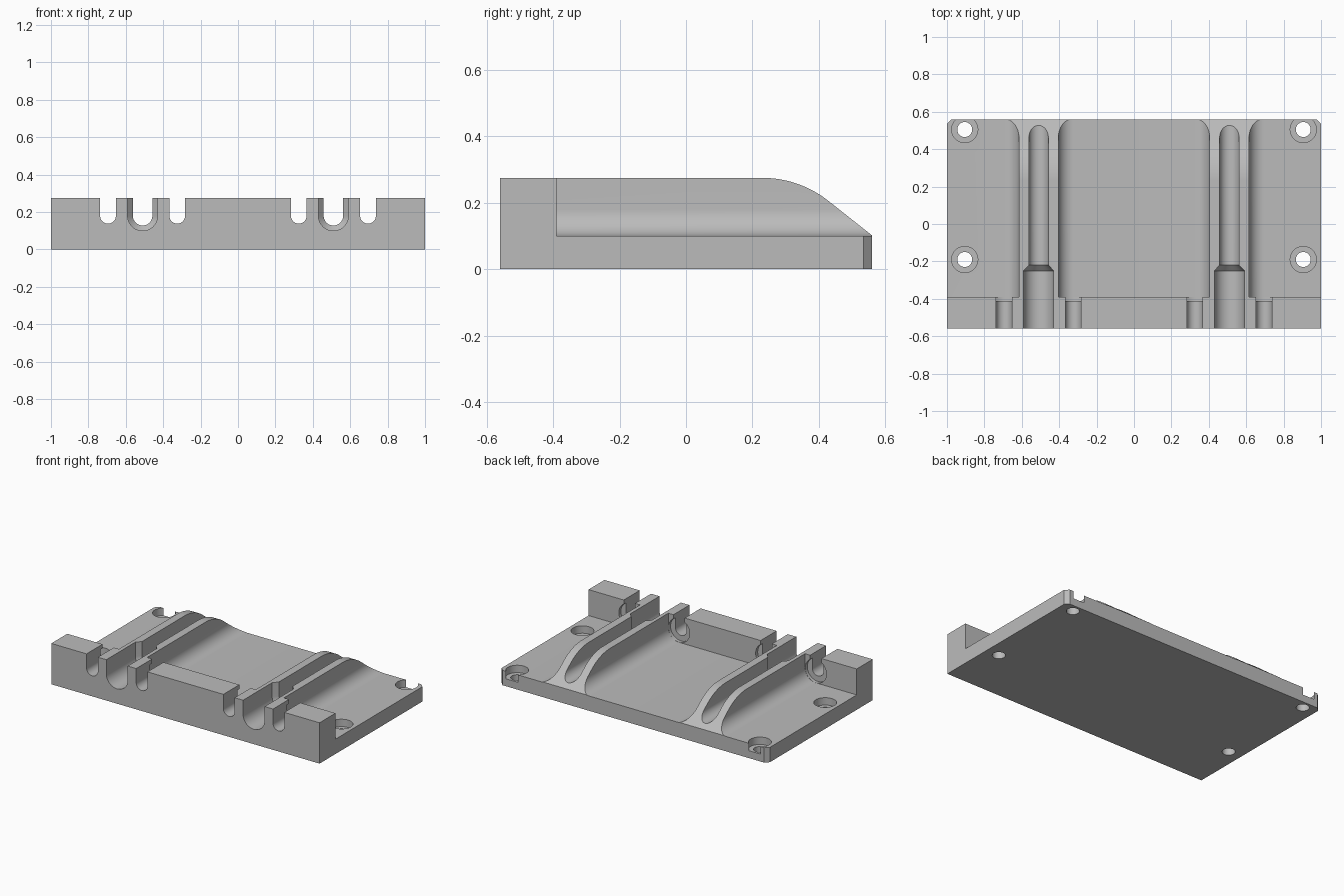
import bpy
import bmesh
from math import sin, cos, pi, radians

cube = bpy.data.objects.get("Cube")
if cube:
    bpy.data.objects.remove(cube, do_unlink=True)

HALF_Y, FLOOR, TOP, ABOVE = 0.56, 0.10, 0.275, 0.4
WALL_BACK, BORE_Z, FILLET = -0.39, 0.18, 0.08
RAIL_X, OUTER_X, INNER_X = 0.51, 0.695, 0.325

grey = bpy.data.materials.new("plain grey")
grey.use_nodes = True
grey.diffuse_color = (0.5, 0.5, 0.5, 1)
grey.node_tree.nodes["Principled BSDF"].inputs["Base Color"].default_value = grey.diffuse_color


def loft(name, rings):
    """Closed solid through matching rings of 3D points."""
    bm = bmesh.new()
    loops = [[bm.verts.new(p) for p in ring] for ring in rings]
    for a, b in zip(loops, loops[1:]):
        for i in range(len(a)):
            j = (i + 1) % len(a)
            bm.faces.new((a[i], a[j], b[j], b[i]))
    bm.faces.new(loops[0])
    bm.faces.new(loops[-1])
    bmesh.ops.recalc_face_normals(bm, faces=bm.faces)
    mesh = bpy.data.meshes.new(name)
    bm.to_mesh(mesh)
    bm.free()
    obj = bpy.data.objects.new(name, mesh)
    bpy.context.collection.objects.link(obj)
    return obj


def arc(cx, cy, r, start, end, n=16):
    angles = [radians(start + (end - start) * i / n) for i in range(n + 1)]
    return [(cx + r * cos(a), cy + r * sin(a)) for a in angles]


def along_y(name, section, y0, y1):
    return loft(name, [[(x, y, z) for x, z in section] for y in (y0, y1)])


def u_slot(name, x, stations):
    """Open-topped round-bottomed channel, given (y, radius) stations."""
    rings = []
    for y, r in stations:
        section = [(x - r, ABOVE)] + arc(x, BORE_Z, r, 180, 360, 32) + [(x + r, ABOVE)]
        rings.append([(px, y, pz) for px, pz in section])
    return loft(name, rings)


def drum(name, x, y, r, z0, z1):
    circle = arc(x, y, r, 0, 360, 48)[:-1]
    return loft(name, [[(px, py, z) for px, py in circle] for z in (z0, z1)])


# Body: side profile with the rounded, sloping tail
R = 0.32
tail = arc(0.23, TOP - R, R, 90, 52, 20)
profile = [(-HALF_Y, 0), (-HALF_Y, TOP)] + tail + [(HALF_Y, FLOOR + 0.002), (HALF_Y, 0)]
body = loft("mounting_block", [[(x, y, z) for y, z in profile] for x in (-1, 1)])
body.data.materials.append(grey)

cutters = []

# Middle bay with filleted floor corners
bay = [(-INNER_X - FILLET, ABOVE)]
bay += arc(-INNER_X, BORE_Z, FILLET, 180, 270) + arc(INNER_X, BORE_Z, FILLET, 270, 360)
bay += [(INNER_X + FILLET, ABOVE)]
cutters.append(along_y("middle_bay_cutter", bay, WALL_BACK, 0.7))

for s, side in ((-1, "right"), (1, "left")):
    # Outer bay, filleted against the rail only
    bay = [(OUTER_X - FILLET, ABOVE)] + arc(OUTER_X, BORE_Z, FILLET, 180, 270)
    bay += [(1.1, FLOOR), (1.1, ABOVE)]
    bay = [(s * x, z) for x, z in bay]
    cutters.append(along_y(side + "_bay_cutter", bay, WALL_BACK, 0.7))

    # Stepped channel down the rail
    cutters.append(u_slot(side + "_channel_cutter", s * RAIL_X,
                          [(-0.7, 0.08), (-0.25, 0.08), (-0.22, 0.052), (0.7, 0.052)]))

    # Narrow wall slots with round pockets behind
    for x in (OUTER_X, INNER_X):
        cutters.append(u_slot(side + "_slot_cutter", s * x, [(-0.7, 0.042), (-0.38, 0.042)]))
        pocket = arc(s * x, BORE_Z, FILLET - 0.001, 0, 360, 48)[:-1]
        cutters.append(along_y(side + "_pocket_cutter", pocket, -0.412, WALL_BACK + 0.001))

    # Counterbored screw holes
    for y in (0.505, -0.19):
        cutters.append(drum(side + "_hole_cutter", s * 0.905, y, 0.04, -0.1, 0.2))
        cutters.append(drum(side + "_counterbore_cutter", s * 0.905, y, 0.07, 0.05, 0.2))

    # Chamfered rear corner
    c = 0.025
    corner = [(s * (1 - c - 0.1), HALF_Y + 0.1), (s * 1.1, HALF_Y - c - 0.1), (s * 1.1, HALF_Y + 0.1)]
    cutters.append(loft(side + "_corner_cutter", [[(x, y, z) for x, y in corner] for z in (-0.1, 0.3)]))

# Carve the body
bpy.ops.object.select_all(action='DESELECT')
body.select_set(True)
bpy.context.view_layer.objects.active = body
for cutter in cutters:
    cutter.hide_render = True
    mod = body.modifiers.new("cut", 'BOOLEAN')
    mod.operation = 'DIFFERENCE'
    mod.solver = 'EXACT'
    mod.object = cutter
    bpy.ops.object.modifier_apply(modifier=mod.name)
    bpy.data.objects.remove(cutter, do_unlink=True)

bpy.ops.object.shade_smooth_by_angle(angle=radians(25))
